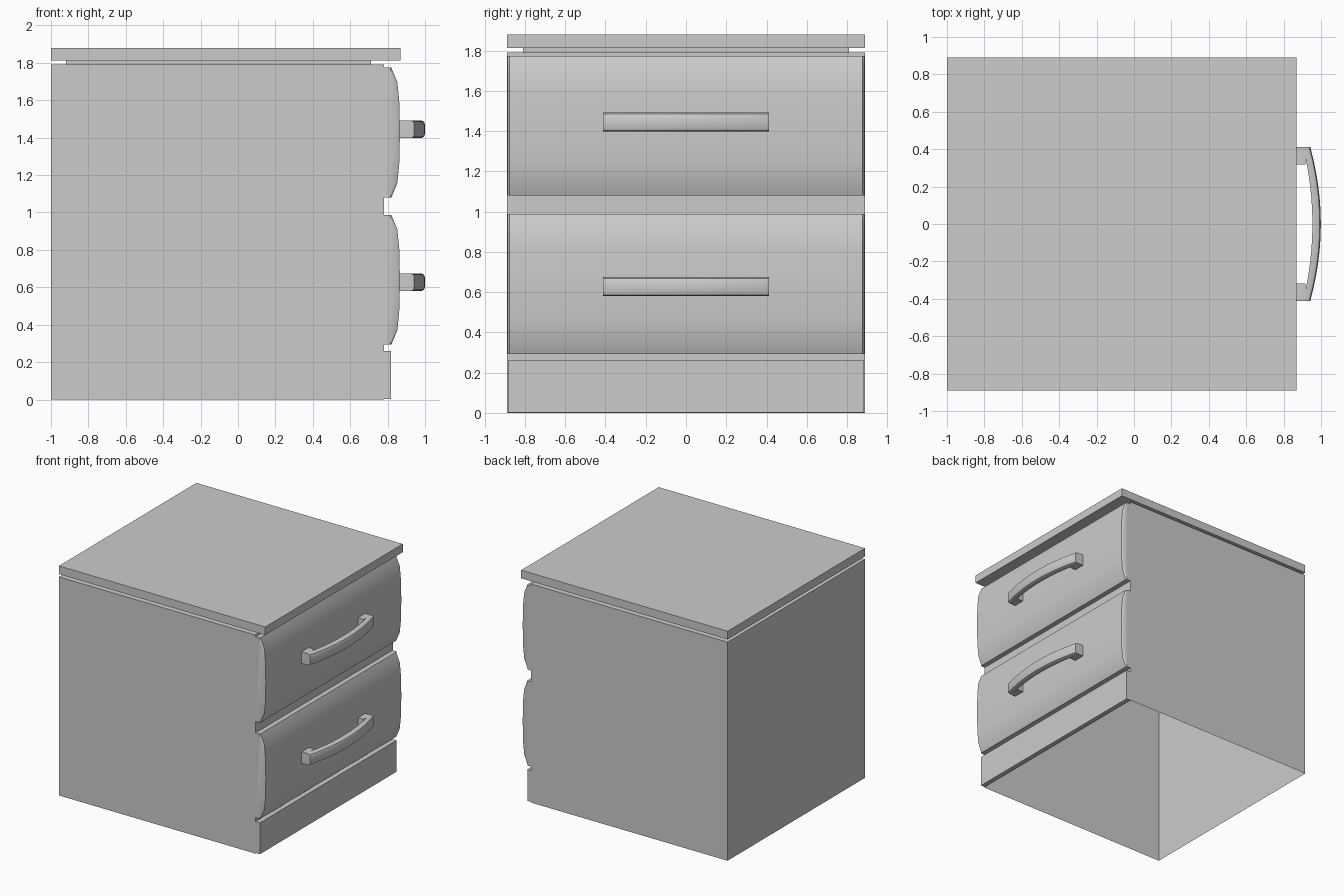
import bpy
import bmesh
import math

cube = bpy.data.objects.get("Cube")
if cube:
    bpy.data.objects.remove(cube, do_unlink=True)

grey = bpy.data.materials.new("light grey")
grey.use_nodes = True
COLOUR = (0.6, 0.6, 0.6, 1)
grey.diffuse_color = COLOUR
grey.node_tree.nodes["Principled BSDF"].inputs["Base Color"].default_value = COLOUR


def finish(name, bm, smooth=False):
    bmesh.ops.recalc_face_normals(bm, faces=bm.faces)
    mesh = bpy.data.meshes.new(name)
    bm.to_mesh(mesh)
    bm.free()
    mesh.materials.append(grey)
    obj = bpy.data.objects.new(name, mesh)
    bpy.context.collection.objects.link(obj)
    if smooth:
        bpy.ops.object.select_all(action='DESELECT')
        obj.select_set(True)
        bpy.context.view_layer.objects.active = obj
        bpy.ops.object.shade_smooth_by_angle(angle=math.radians(35))
    return obj


def box(name, x, y, z, open_bottom=False):
    """Box from (min, max) ranges, optionally without its floor."""
    bm = bmesh.new()
    bmesh.ops.create_cube(bm, size=1)
    for v in bm.verts:
        v.co = [r[0] + (c + 0.5) * (r[1] - r[0]) for r, c in zip((x, y, z), v.co)]
    bmesh.ops.recalc_face_normals(bm, faces=bm.faces)
    if open_bottom:
        floor = [f for f in bm.faces if f.normal.z < -0.5]
        bmesh.ops.delete(bm, geom=floor, context='FACES_ONLY')
    return finish(name, bm)


def loft(name, rings):
    """Skin a list of equal closed rings and cap both ends."""
    bm = bmesh.new()
    rows = [[bm.verts.new(p) for p in ring] for ring in rings]
    n = len(rows[0])
    for a, b in zip(rows, rows[1:]):
        for i in range(n):
            j = (i + 1) % n
            bm.faces.new((a[i], a[j], b[j], b[i]))
    bm.faces.new(rows[0])
    bm.faces.new(rows[-1])
    return finish(name, bm, smooth=True)


# Cabinet shell, top board and the recessed spacer between them
W = 0.89
FRONT = 0.78
box("cabinet_body", (-1, FRONT), (-W, W), (0, 1.79), open_bottom=True)
box("top_spacer", (-0.92, 0.71), (-0.81, 0.81), (1.79, 1.813))
box("top_board", (-1, 0.87), (-W, W), (1.813, 1.88))
box("plinth", (FRONT, 0.818), (-0.885, 0.885), (0.003, 0.26))

# Bulging drawer profile: (depth, height above centre), mirrored top to bottom
half = [(0, 0.347), (0.04, 0.347), (0.072, 0.27), (0.082, 0.17)]
profile = half + [(0.086, 0)] + [(d, -h) for d, h in reversed(half)]


def drawer(name, zc):
    rings = []
    for y, depth in ((-0.887, 0.8), (-0.877, 1), (0.877, 1), (0.887, 0.8)):
        rings.append([(FRONT + d * depth, y, zc + h) for d, h in profile])
    loft(name, rings)


# Handle section: flat at the back, rounded outer corners
section = [(0, 0.047), (0.026, 0.047), (0.039, 0.041), (0.045, 0.028)]
section += [(d, -h) for d, h in reversed(section)]


def handle(name, zc):
    rings = []
    steps = 12
    for i in range(steps + 1):
        t = 2 * i / steps - 1
        back = 0.954 - 0.05 * t * t
        thick = 1 - 0.15 * t * t
        rings.append([(back + d * thick, 0.412 * t, zc + h) for d, h in section])
    loft(name + "_bar", rings)
    for side, s in (("left", 1), ("right", -1)):
        y = sorted((s * 0.318, s * 0.412))
        box(f"{name}_{side}_post", (0.855, 0.916), y, (zc - 0.047, zc + 0.047))


for level, drawer_z, handle_z in (("lower", 0.64, 0.627), ("upper", 1.427, 1.445)):
    drawer(level + "_drawer", drawer_z)
    handle(level + "_handle", handle_z)
